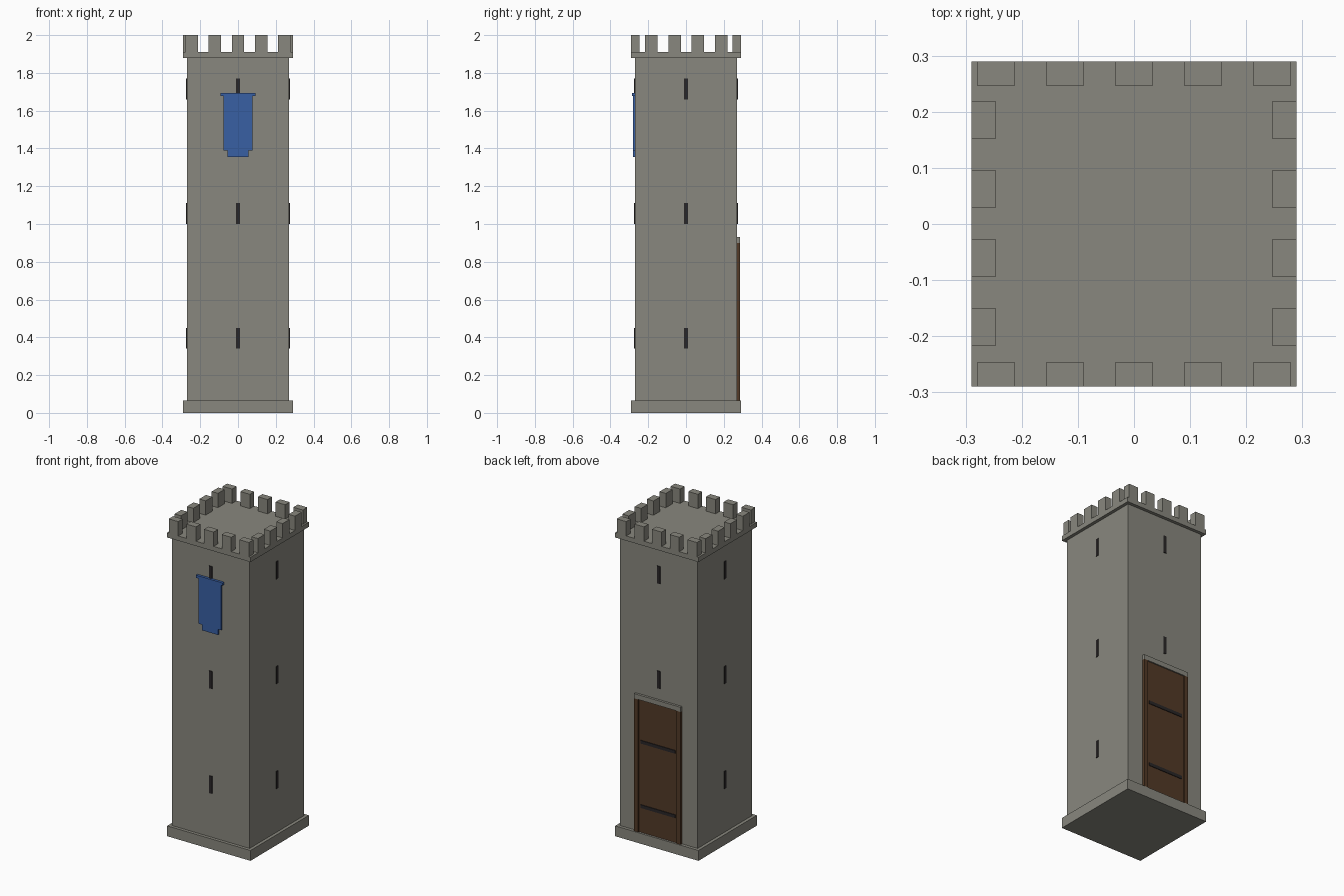
import bpy
import bmesh
from mathutils import Matrix, Vector

cube = bpy.data.objects.get("Cube")
if cube:
    bpy.data.objects.remove(cube, do_unlink=True)


def material(name, rgb):
    mat = bpy.data.materials.new(name)
    mat.use_nodes = True
    mat.diffuse_color = (*rgb, 1)
    mat.node_tree.nodes["Principled BSDF"].inputs["Base Color"].default_value = (*rgb, 1)
    return mat


stone = material("grey stone", (0.25, 0.245, 0.21))
blue = material("blue cloth", (0.04, 0.115, 0.37))
wood = material("brown wood", (0.085, 0.042, 0.02))
dark = material("dark iron", (0.022, 0.019, 0.02))


def boxes(name, mat, spans):
    """One object made of boxes, each given by its x, y and z span."""
    bm = bmesh.new()
    for spans_xyz in spans:
        low, high = (Vector(c) for c in zip(*spans_xyz))
        place = Matrix.Translation((low + high) / 2) @ Matrix.Diagonal((*(high - low), 1))
        bmesh.ops.create_cube(bm, size=1, matrix=place)
    mesh = bpy.data.meshes.new(name)
    bm.to_mesh(mesh)
    bm.free()
    mesh.materials.append(mat)
    obj = bpy.data.objects.new(name, mesh)
    bpy.context.collection.objects.link(obj)
    return obj


def around(centre, half):
    return (centre - half, centre + half)


WALL, EDGE = 0.27, 0.29
wall, edge = around(0, WALL), around(0, EDGE)

# Tower body
boxes("base_plinth", stone, [(edge, edge, (0, 0.065))])
boxes("tower_shaft", stone, [(wall, wall, (0.065, 1.88))])
boxes("roof_slab", stone, [(edge, edge, (1.88, 1.91))])

# Battlements: five merlons at front and back, four on each side
STEP, HALF = 0.123, 0.033
inner, top = 0.246, (1.91, 2.0)
for name, span in (("front", (-EDGE, -inner)), ("back", (inner, EDGE))):
    boxes(name + "_merlons", stone,
          [(around((i - 2) * STEP, HALF), span, top) for i in range(5)])
for name, span in (("right", (-EDGE, -inner)), ("left", (inner, EDGE))):
    boxes(name + "_merlons", stone,
          [(span, around((i - 1.5) * STEP + 0.001, HALF), top) for i in range(4)])

# Arrow slits, three per wall; the door replaces the lowest one at the back
heights = [around(z, 0.055) for z in (0.395, 1.055, 1.715)]
slit = around(0, 0.01)
near, far = (-WALL - 0.004, -WALL + 0.01), (WALL - 0.01, WALL + 0.004)
boxes("front_slits", dark, [(slit, near, z) for z in heights])
boxes("back_slits", dark, [(slit, far, z) for z in heights[1:]])
boxes("right_slits", dark, [(near, slit, z) for z in heights])
boxes("left_slits", dark, [(far, slit, z) for z in heights])

# Banner on the front
boxes("banner_rod", blue, [(around(0, 0.092), (-0.286, -WALL), (1.677, 1.694))])
boxes("banner_cloth", blue, [
    (around(0, 0.078), (-0.28, -WALL), (1.39, 1.677)),
    (around(0, 0.056), (-0.28, -WALL), (1.355, 1.39)),
])

# Door on the back
boxes("door_panel", wood, [(around(0, 0.135), (WALL, 0.277), (0.065, 0.9))])
boxes("door_jambs", wood,
      [(around(side * 0.148, 0.014), (WALL, 0.285), (0.065, 0.9)) for side in (-1, 1)])
boxes("door_lintel", stone, [(around(0, 0.162), (WALL, 0.285), (0.9, 0.93))])
boxes("door_straps", dark,
      [(around(0, 0.12), (WALL, 0.281), around(z, 0.01)) for z in (0.23, 0.635)])
